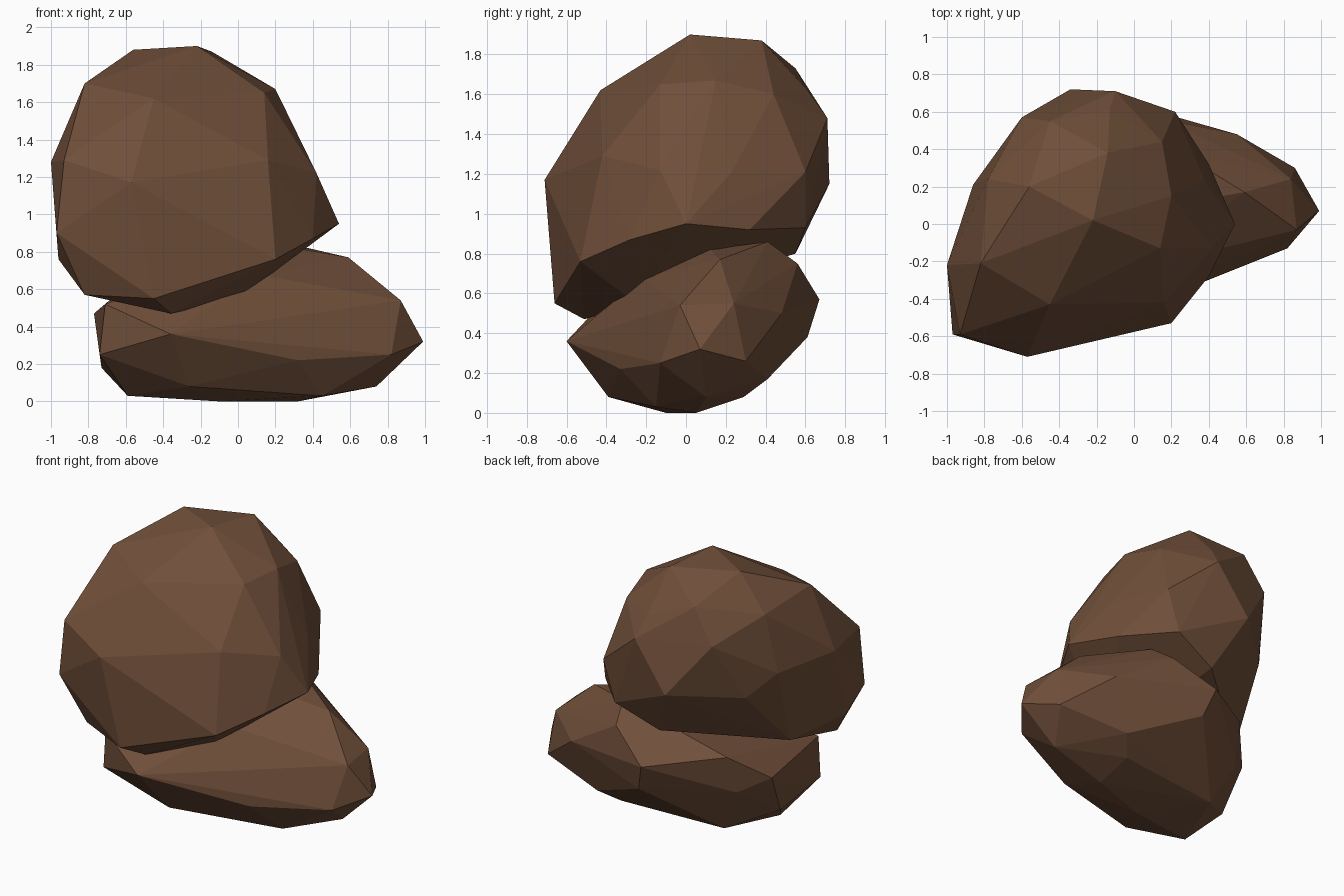
import bpy
import bmesh
from mathutils import Vector

# Remove the default object only
default_object = bpy.data.objects.get("Cube")
if default_object:
    bpy.data.objects.remove(default_object, do_unlink=True)


def make_material(name, colour):
    material = bpy.data.materials.new(name)
    material.use_nodes = True
    material.diffuse_color = colour
    material.node_tree.nodes["Principled BSDF"].inputs["Base Color"].default_value = colour
    return material


def make_boulder(name, tiers, material):
    """Wrap a faceted convex shell around the corner points of each tier."""
    bm = bmesh.new()
    for corners in tiers.values():
        for corner in corners:
            bm.verts.new(Vector(corner))
    hull = bmesh.ops.convex_hull(bm, input=list(bm.verts), use_existing_faces=False)
    # Discard corners that fall inside the shell
    loose = {item for item in hull["geom_interior"] + hull["geom_unused"]
             if isinstance(item, bmesh.types.BMVert)}
    bmesh.ops.delete(bm, geom=list(loose), context="VERTS")
    bmesh.ops.recalc_face_normals(bm, faces=list(bm.faces))
    mesh = bpy.data.meshes.new(name)
    bm.to_mesh(mesh)
    bm.free()
    mesh.materials.append(material)
    for polygon in mesh.polygons:
        polygon.use_smooth = False
    boulder = bpy.data.objects.new(name, mesh)
    bpy.context.scene.collection.objects.link(boulder)
    return boulder


brown_stone = make_material("brown stone", (.16, .077, .041, 1))

# Tall boulder resting on top, tapering to a ledge on its left
upper_tiers = {
    "crown": [(-.22, .02, 1.9), (-.14, .38, 1.87), (-.56, .2, 1.88)],
    "shoulder": [(-.82, -.21, 1.7), (-.45, -.43, 1.62), (.14, -.13, 1.65),
                 (.2, .15, 1.67), (.15, .44, 1.6), (-.13, .61, 1.62),
                 (-.45, .55, 1.73), (-.78, .24, 1.65)],
    "girth": [(-.93, -.59, 1.29), (-.57, -.71, 1.17), (.16, -.42, 1.29),
              (.42, -.13, 1.22), (.38, .23, 1.21), (.22, .6, 1.21),
              (-.1, .71, 1.48), (-.34, .72, 1.15), (-.6, .57, 1.5),
              (-.72, .37, 1.1), (-.86, .21, 1.25), (-1, -.22, 1.28)],
    "ledge": [(-.97, -.59, .9), (.2, -.53, .76), (.4, -.28, .87),
              (.54, 0, .95), (.4, .32, .92), (.13, .6, .93)],
    "underside": [(-.96, -.4, .76), (-.82, -.5, .57), (-.45, -.66, .55),
                  (-.36, -.51, .47), (0, -.25, .55), (-.18, .55, .8),
                  (-.82, .02, .7)],
}
make_boulder("upper_boulder", upper_tiers, brown_stone)

# Long flat boulder lying underneath, pointed at its left end
lower_tiers = {
    "ridge": [(.59, .17, .77), (.3, .12, .82), (.2, .41, .86), (.15, .56, .75),
              (.1, -.22, .68)],
    "upper edge": [(.87, -.03, .54), (.84, .24, .55), (.55, .48, .5),
                   (-.12, .67, .57), (-.57, .36, .64), (-.77, .15, .47),
                   (-.71, -.45, .52), (.32, -.26, .49)],
    "rim": [(.99, .07, .32), (.82, -.13, .25), (.32, -.33, .22),
            (-.36, -.6, .36), (-.74, -.43, .25), (-.73, 0, .18),
            (-.6, .3, .38), (-.06, .61, .38), (.86, .3, .26)],
    "base": [(-.59, -.2, .03), (-.26, -.39, .08), (-.1, -.1, 0), (.32, .05, 0),
             (.45, -.15, .03), (.74, .1, .08), (.3, .29, .08), (.4, .41, .17),
             (-.45, .22, .06)],
}
make_boulder("lower_boulder", lower_tiers, brown_stone)
